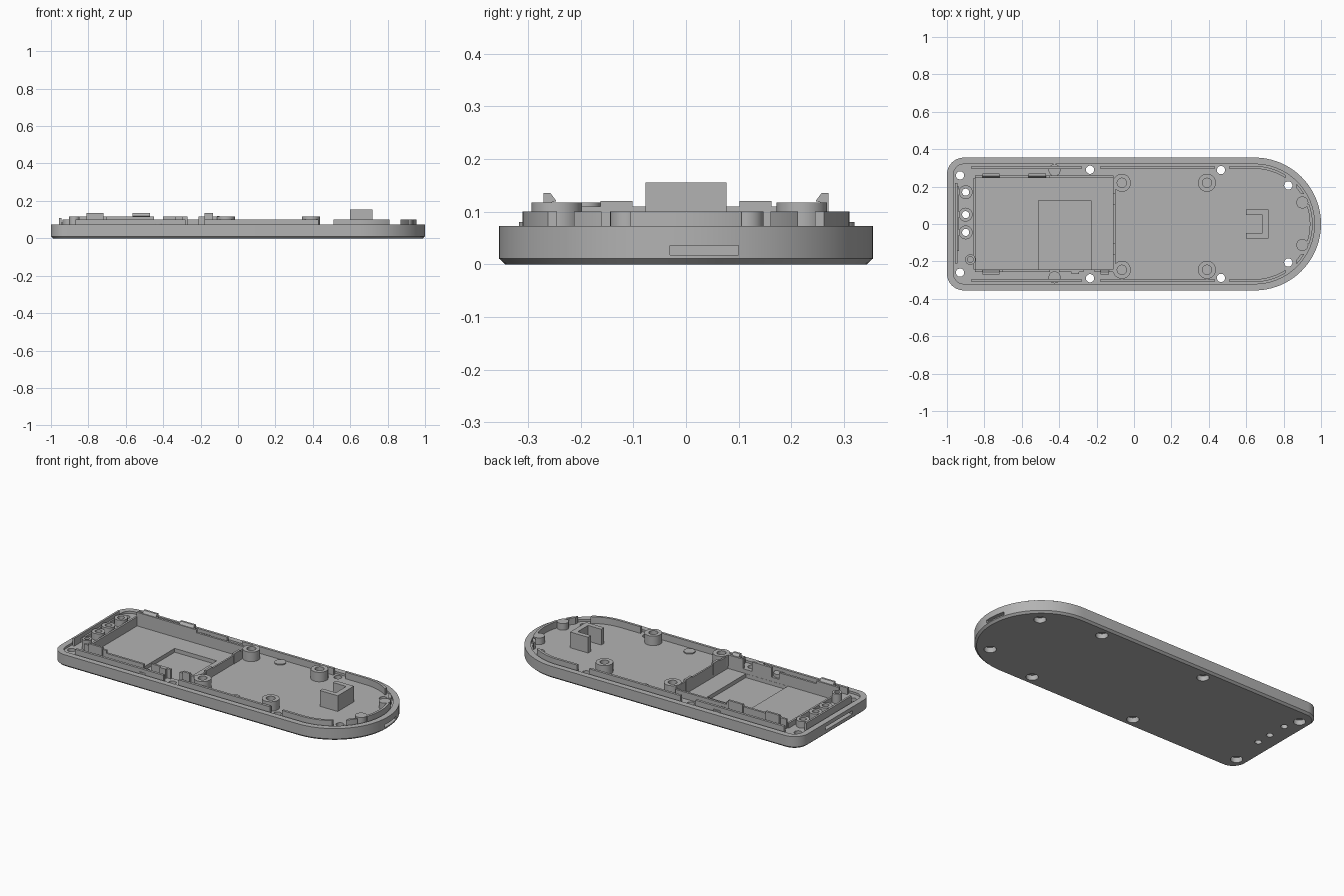
import bpy, bmesh, math

if "Cube" in bpy.data.objects:
    bpy.data.objects.remove(bpy.data.objects["Cube"], do_unlink=True)

grey = bpy.data.materials.new("matte grey")
grey.use_nodes = True
grey.diffuse_color = (0.45, 0.45, 0.45, 1)
grey.node_tree.nodes["Principled BSDF"].inputs["Base Color"].default_value = grey.diffuse_color

FLOOR, RIM, LIP, WALL = 0.06, 0.073, 0.1, 0.117
BASE = FLOOR - 0.01


def finish(name, bm):
    bmesh.ops.recalc_face_normals(bm, faces=bm.faces)
    mesh = bpy.data.meshes.new(name)
    bm.to_mesh(mesh)
    bm.free()
    mesh.materials.append(grey)
    ob = bpy.data.objects.new(name, mesh)
    bpy.context.collection.objects.link(ob)
    return ob


def smooth(ob):
    bpy.ops.object.select_all(action='DESELECT')
    ob.select_set(True)
    bpy.context.view_layer.objects.active = ob
    bpy.ops.object.shade_smooth_by_angle(angle=math.radians(30))


def outline(inset):
    """Case outline: two rounded corners at one end, a half circle at the other."""
    pts = []
    big, small = 0.355 - inset, max(0.09 - inset, 0.02)
    cx, cy = -1 + inset + small, big - small
    for x, y, r, start, sweep, n in ((0.645, 0, big, -90, 180, 48),
                                     (cx, cy, small, 90, 90, 10),
                                     (cx, -cy, small, 180, 90, 10)):
        for i in range(n + 1):
            a = math.radians(start + sweep * i / n)
            pts.append((x + r * math.cos(a), y + r * math.sin(a)))
    return pts


def loft(name, levels, closed=False):
    """Join outlines given as (inset, z); cap the ends unless closed."""
    bm = bmesh.new()
    rings = [[bm.verts.new((x, y, z)) for x, y in outline(d)] for d, z in levels]
    pairs = list(zip(rings, rings[1:]))
    if closed:
        pairs.append((rings[-1], rings[0]))
    else:
        bm.faces.new(rings[0])
        bm.faces.new(rings[-1])
    for a, b in pairs:
        for i in range(len(a)):
            j = (i + 1) % len(a)
            bm.faces.new((a[i], a[j], b[j], b[i]))
    return finish(name, bm)


def box(name, x0, x1, y0, y1, z0, z1):
    bm = bmesh.new()
    bmesh.ops.create_cube(bm, size=1)
    for v in bm.verts:
        v.co = (x1 if v.co.x > 0 else x0, y1 if v.co.y > 0 else y0,
                z1 if v.co.z > 0 else z0)
    return finish(name, bm)


def prism(name, x0, x1, profile):
    """Extrude a (y, z) profile along x."""
    bm = bmesh.new()
    face = bm.faces.new([bm.verts.new((x0, y, z)) for y, z in profile])
    out = bmesh.ops.extrude_face_region(bm, geom=[face])
    for v in out["geom"]:
        if isinstance(v, bmesh.types.BMVert):
            v.co.x = x1
    return finish(name, bm)


def post(name, x, y, r, z0, z1, hole=0, depth=None):
    """Round post, with a bore from the top if hole is set."""
    rows = [(r, z0), (r, z1)]
    if hole:
        rows += [(hole, z1), (hole, depth or z0)]
    bm = bmesh.new()
    n = 28
    rings = [[bm.verts.new((x + q * math.cos(math.tau * i / n),
                            y + q * math.sin(math.tau * i / n), z))
              for i in range(n)] for q, z in rows]
    through = hole and depth is None
    if through:
        rings.append(rings[0])
    else:
        bm.faces.new(rings[0])
        bm.faces.new(rings[-1])
    for a, b in zip(rings, rings[1:]):
        for i in range(n):
            j = (i + 1) % n
            bm.faces.new((a[i], a[j], b[j], b[i]))
    ob = finish(name, bm)
    smooth(ob)
    return ob


def cut(target, cutters):
    bpy.context.view_layer.objects.active = target
    for c in cutters:
        c.hide_render = True
        m = target.modifiers.new("cut", 'BOOLEAN')
        m.object, m.operation, m.solver = c, 'DIFFERENCE', 'EXACT'
        bpy.ops.object.modifier_apply(modifier=m.name)
        bpy.data.objects.remove(c, do_unlink=True)
    smooth(target)


# Case shell with bays, port slots and screw holes
case = loft("case_shell", [(0.012, 0), (0, 0.011), (0, RIM), (0.035, RIM), (0.035, FLOOR)])
cutters = [box("bay", -0.845, -0.11, -0.243, 0.245, 0.035, 0.2),
           box("bay_recess", -0.51, -0.23, -0.242, 0.125, 0.012, 0.2),
           box("port_slot", 0.94, 1.1, -0.03, 0.1, 0.018, 0.036),
           box("end_slot", -1.1, -0.975, -0.16, 0.1, 0.03, 0.05)]
screws = [(sx, s * sy) for sx, sy in ((-0.93, 0.26), (-0.235, 0.29), (0.465, 0.288), (0.825, 0.206))
          for s in (1, -1)]
for x, y in screws:
    cutters += [post("screw_hole", x, y, 0.022, -0.1, 0.2),
                post("screw_recess", x, y, 0.033, -0.1, 0.03)]
lights = [0.17, 0.05, -0.045]
for y in lights:
    cutters.append(post("light_hole", -0.9, y, 0.019, -0.1, 0.2))
cut(case, cutters)

# Broken locating lip inside the rim
lip = loft("locating_lip", [(0.045, BASE), (0.045, LIP), (0.06, LIP), (0.06, BASE)], closed=True)
gaps = [box("gap", x0, x1, -1, 1, 0, 1)
        for x0, x1 in ((-1.1, -0.87), (-0.28, -0.18), (0.43, 0.51), (0.81, 0.87))]
gaps += [box("gap", 0.85, 1, min(s * 0.105, s * 0.16), max(s * 0.105, s * 0.16), 0, 1)
         for s in (1, -1)]
cut(lip, gaps)

# Tubes around the small holes, and the pin beside them
for i, y in enumerate(lights):
    post("light_tube_%d" % i, -0.9, y, 0.037, BASE, LIP, 0.019)
post("locating_pin", -0.875, -0.19, 0.028, BASE, WALL, 0.015, FLOOR)
box("end_plate", -0.957, -0.945, -0.21, 0.22, BASE, 0.108)
box("end_rib", -0.945, -0.935, -0.145, 0.2, BASE, 0.085)

# Board bosses and round pads
for x in (-0.065, 0.39):
    for y in (0.22, -0.245):
        post("boss", x, y, 0.048, BASE, WALL, 0.025, FLOOR + 0.005)
for x, y, z in ((-0.425, 0.288, 0.08), (-0.425, -0.285, 0.08), (0.1, 0.26, 0.066),
                (0.155, -0.255, 0.066), (0.9, 0.115, LIP), (0.9, -0.112, LIP)):
    post("round_pad", x, y, 0.032, BASE, z)

# Bay walls
box("bay_back_wall", -0.85, -0.11, 0.245, 0.258, 0.03, LIP)
box("bay_back_wall_top", -0.85, -0.45, 0.245, 0.258, LIP, WALL)
for x0, x1, z in ((-0.85, -0.7, WALL), (-0.7, -0.45, LIP), (-0.4, -0.27, WALL),
                  (-0.21, -0.11, WALL)):
    box("bay_front_wall", x0, x1, -0.256, -0.243, 0.03, z)
box("bay_end_wall", -0.857, -0.845, -0.243, 0.245, 0.03, 0.09)
box("bay_inner_wall", -0.11, -0.1, -0.243, 0.245, 0.03, 0.11)
for s in (1, -1):
    box("bay_inner_tab", -0.112, -0.098, s * 0.132 - 0.03, s * 0.132 + 0.03, BASE, 0.12)

# Snap hooks along the bay
for x0, x1, s in ((-0.81, -0.72, 1), (-0.565, -0.47, 1), (-0.81, -0.72, -1), (-0.18, -0.135, -1)):
    prism("snap_hook", x0, x1, [(s * y, z) for y, z in (
        (0.27, BASE), (0.27, 0.135), (0.257, 0.135), (0.246, 0.12), (0.257, 0.117), (0.257, BASE))])
box("side_tab", -0.335, -0.295, -0.268, -0.243, BASE, WALL)

# U-shaped bracket near the round end
box("bracket_back", 0.688, 0.72, -0.077, 0.077, BASE, 0.155)
for y0 in (-0.077, 0.049):
    box("bracket_arm", 0.6, 0.69, y0, y0 + 0.028, BASE, 0.155)
